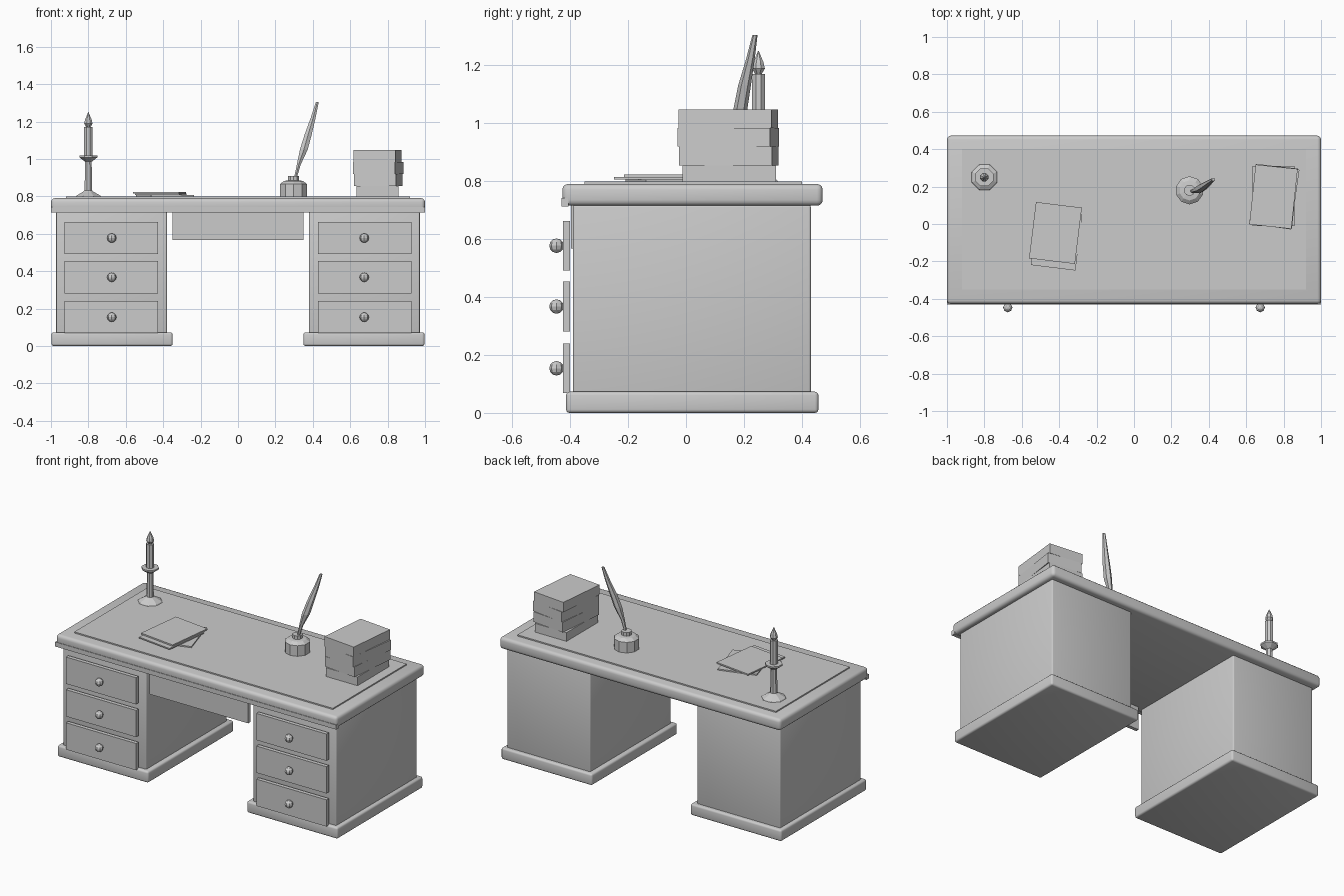
import bpy, bmesh, math
from mathutils import Vector

if "Cube" in bpy.data.objects:
    bpy.data.objects.remove(bpy.data.objects["Cube"])

grey = bpy.data.materials.new("plain_grey")
grey.diffuse_color = (0.6, 0.6, 0.6, 1)
grey.use_nodes = True
grey.node_tree.nodes["Principled BSDF"].inputs["Base Color"].default_value = grey.diffuse_color


def finish(name, bm, bevel=0.0):
    bmesh.ops.recalc_face_normals(bm, faces=bm.faces)
    me = bpy.data.meshes.new(name)
    bm.to_mesh(me)
    bm.free()
    me.materials.append(grey)
    ob = bpy.data.objects.new(name, me)
    bpy.context.collection.objects.link(ob)
    if bevel:
        for p in me.polygons:
            p.use_smooth = True
        m = ob.modifiers.new("rounded_edges", 'BEVEL')
        m.width, m.segments, m.limit_method = bevel, 3, 'ANGLE'
    return ob


def box(name, x, y, z, bevel=0.0, rot=0.0):
    """Box from (min, max) ranges, turned about its own vertical axis."""
    bm = bmesh.new()
    bmesh.ops.create_cube(bm, size=1)
    for v in bm.verts:
        v.co = Vector([v.co[i] * (r[1] - r[0]) for i, r in enumerate((x, y, z))])
    ob = finish(name, bm, bevel)
    ob.location = [(r[0] + r[1]) / 2 for r in (x, y, z)]
    ob.rotation_euler.z = math.radians(rot)
    return ob


def sheet(name, cx, cy, w, d, z, rot):
    return box(name, (cx - w / 2, cx + w / 2), (cy - d / 2, cy + d / 2), z, 0, rot)


def loft(name, rings, sides):
    """Closed skin over horizontal rings given as (x, y, z, radius)."""
    bm = bmesh.new()
    loops = []
    for x, y, z, r in rings:
        loops.append([bm.verts.new((x + r * math.cos(a), y + r * math.sin(a), z))
                      for a in ((k + 0.5) * 2 * math.pi / sides for k in range(sides))])
    for a, b in zip(loops, loops[1:]):
        for k in range(sides):
            n = (k + 1) % sides
            bm.faces.new((a[k], a[n], b[n], b[k]))
    bm.faces.new(loops[0])
    bm.faces.new(loops[-1])
    return finish(name, bm)


def lathe(name, cx, cy, profile, sides):
    return loft(name, [(cx, cy, z, r) for r, z in profile], sides)


# Desktop, writing pad, front lip and knee-hole apron
box("desktop", (-1, 1), (-0.427, 0.472), (0.715, 0.79), 0.02)
box("writing_pad", (-0.92, 0.92), (-0.35, 0.40), (0.78, 0.798))
box("front_lip", (-1, 1), (-0.43, -0.405), (0.713, 0.742))
box("apron", (-0.35, 0.35), (-0.397, -0.375), (0.567, 0.72))

# Pedestals with plinths, drawers and knobs
for side, s in (("left", -1), ("right", 1)):
    def span(a, b):
        return tuple(sorted((s * a, s * b)))
    box(side + "_pedestal", span(0.38, 0.972), (-0.39, 0.431), (0.05, 0.718), 0.008)
    box(side + "_plinth", span(0.35, 0.997), (-0.414, 0.457), (0, 0.073), 0.012)
    for i, z in enumerate((0.154, 0.367, 0.577)):
        box(f"{side}_drawer_{i}", span(0.428, 0.927), (-0.425, -0.40), (z - 0.086, z + 0.086))
        bm = bmesh.new()
        bmesh.ops.create_uvsphere(bm, u_segments=8, v_segments=6, radius=0.025)
        knob = finish(f"{side}_knob_{i}", bm)
        knob.location = (s * 0.675, -0.447, z)

# Candlestick, candle and flame
lathe("candlestick", -0.80, 0.25, [(0.074, 0.797), (0.07, 0.803), (0.028, 0.826), (0.022, 0.832),
                                   (0.019, 0.985), (0.052, 1.008), (0.052, 1.018)], 8)
lathe("candle", -0.80, 0.25, [(0.024, 1.015), (0.024, 1.17)], 8)
lathe("flame", -0.80, 0.25, [(0.009, 1.165), (0.024, 1.188), (0.019, 1.21), (0.001, 1.25)], 8)

# Ink pot and quill
lathe("ink_pot", 0.297, 0.18, [(0.075, 0.797), (0.075, 0.866), (0.054, 0.882), (0.03, 0.885),
                               (0.03, 0.908)], 10)
loft("quill", [(0.305, 0.175, 0.89, 0.008), (0.325, 0.178, 0.97, 0.012),
               (0.352, 0.188, 1.05, 0.024), (0.375, 0.202, 1.13, 0.022),
               (0.402, 0.222, 1.22, 0.015), (0.424, 0.238, 1.304, 0.009)], 6)

# Stack of books, each turned a little
books = [(0.746, 0.149, 0.0), (0.749, 0.148, -6), (0.75, 0.146, -8), (0.746, 0.146, -6)]
heights = (0.795, 0.854, 0.919, 0.984, 1.047)
for i, (x, y, rot) in enumerate(books):
    sheet(f"book_{i}", x, y, 0.226, 0.322, (heights[i], heights[i + 1]), rot)

# Loose papers
sheet("paper_low", -0.39, -0.04, 0.24, 0.28, (0.797, 0.806), 17)
sheet("paper_mid", -0.414, -0.085, 0.24, 0.30, (0.806, 0.814), -7)
sheet("paper_top", -0.42, -0.048, 0.247, 0.303, (0.814, 0.823), -7)
